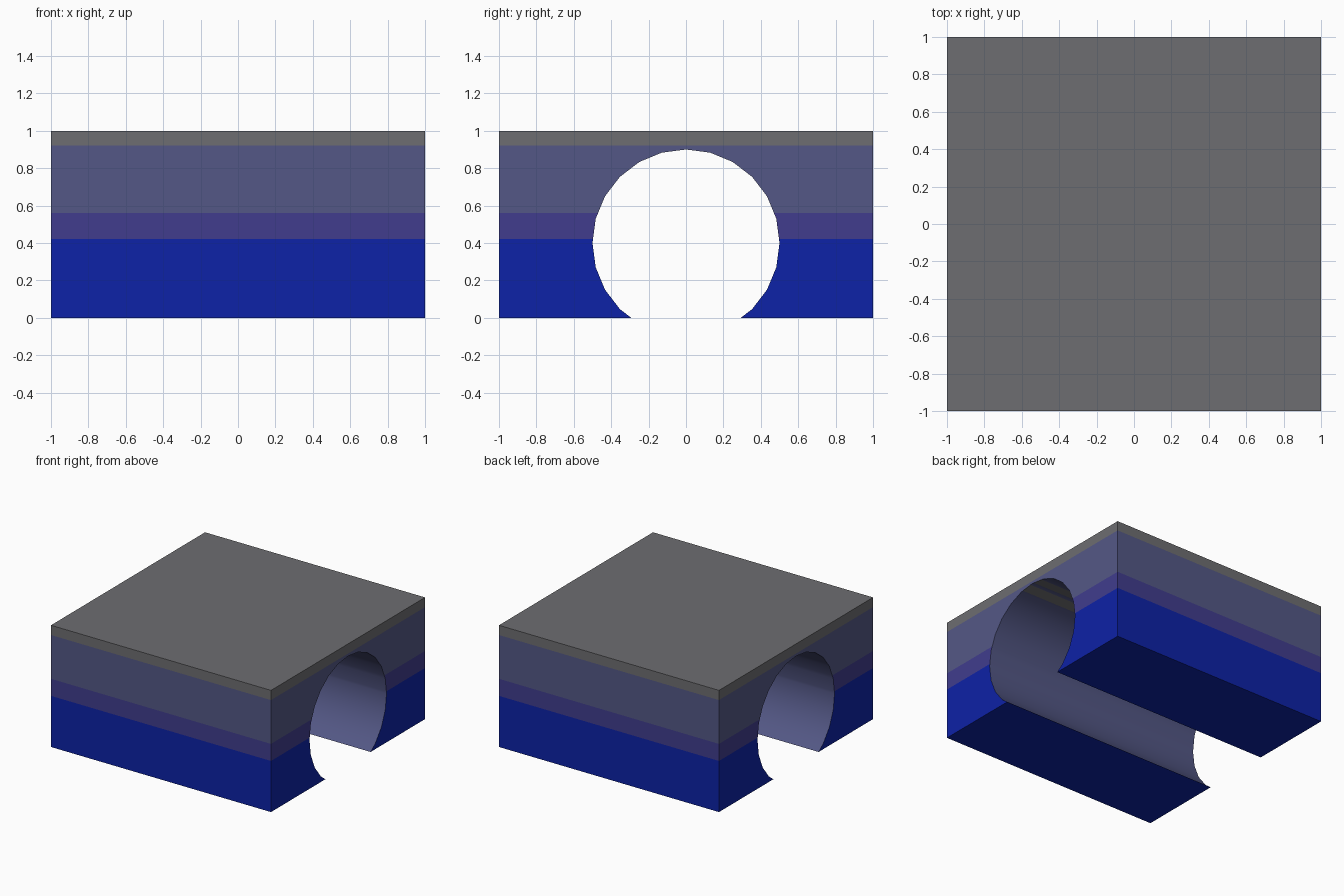
import bpy, bmesh, math
from mathutils import Matrix

if "Cube" in bpy.data.objects:
    bpy.data.objects.remove(bpy.data.objects["Cube"])


def material(name, rgb):
    m = bpy.data.materials.new(name)
    m.diffuse_color = (*rgb, 1.0)
    m.use_nodes = True
    m.node_tree.nodes["Principled BSDF"].inputs["Base Color"].default_value = m.diffuse_color
    return m


mats = [
    material("deep blue", (0.004, 0.016, 0.385)),
    material("violet blue", (0.052, 0.046, 0.270)),
    material("slate blue", (0.088, 0.097, 0.237)),
    material("grey", (0.155, 0.155, 0.165)),
]
LEVELS = [0.42, 0.56, 0.92]      # heights where the outside colour changes
R, CZ, STEP = 0.5, 0.4, math.radians(15)


def arc_point(i):
    return (R * math.cos(i * STEP), CZ + R * math.sin(i * STEP))


def between(a, b, t):
    return (a[0] + (b[0] - a[0]) * t, a[1] + (b[1] - a[1]) * t)


# Half of the end profile (y, z): outer block, then the tunnel arch upwards
low, first, crown = arc_point(-4), arc_point(-3), arc_point(6)
foot = between(low, first, -low[1] / (first[1] - low[1]))
arch = [foot] + [arc_point(i) for i in range(-3, 6)]
arch += [between(arch[-1], crown, t) for t in (0.15, 0.85)] + [crown]
profile = [(0, 1), (1, 1), (1, 0)] + arch

bm = bmesh.new()
right = [bm.verts.new((1, y, z)) for y, z in profile]
left = [bm.verts.new((-1, y, z)) for y, z in profile]
bm.faces.new(right)
bm.faces.new(left[::-1])
for i in range(len(profile) - 1):        # the centre seam stays open
    bm.faces.new((right[i], right[i + 1], left[i + 1], left[i]))

# Cut the layers, then mirror to the other half
for z in LEVELS:
    bmesh.ops.bisect_plane(bm, geom=bm.verts[:] + bm.edges[:] + bm.faces[:],
                           plane_co=(0, 0, z), plane_no=(0, 0, 1))
bmesh.ops.mirror(bm, geom=bm.verts[:] + bm.edges[:] + bm.faces[:],
                 matrix=Matrix.Identity(4), merge_dist=1e-4, axis='Y')
bmesh.ops.remove_doubles(bm, verts=bm.verts[:], dist=1e-4)
bmesh.ops.recalc_face_normals(bm, faces=bm.faces[:])

# Colour by height outside; slate tunnel with two grey ceiling strips
for f in bm.faces:
    c = f.calc_center_median()
    in_tunnel = abs(f.normal.x) < 0.5 and abs(c.y) < 0.55 and 0.001 < c.z < 0.95
    if in_tunnel:
        strip = c.z > 0.88 and 0.03 < abs(c.y) < 0.1
        f.material_index = 3 if strip else 2
    else:
        f.material_index = sum(c.z > z for z in LEVELS)

mesh = bpy.data.meshes.new("tunnel_block")
bm.to_mesh(mesh)
bm.free()
for m in mats:
    mesh.materials.append(m)
block = bpy.data.objects.new("tunnel_block", mesh)
bpy.context.collection.objects.link(block)
bpy.context.view_layer.objects.active = block
block.select_set(True)
bpy.ops.object.shade_smooth_by_angle(angle=math.radians(30))
